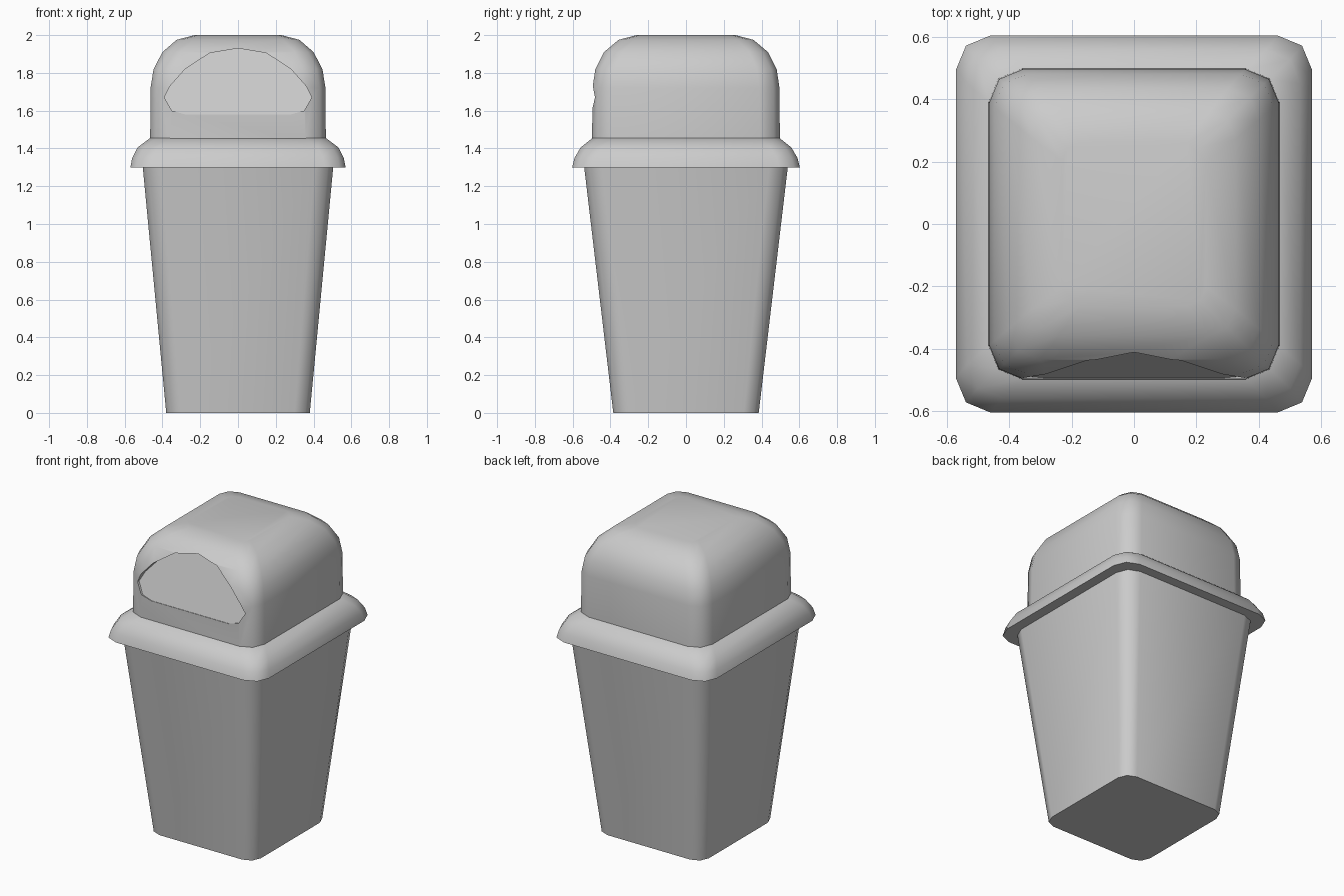
import bpy, bmesh, math

if "Cube" in bpy.data.objects:
    bpy.data.objects.remove(bpy.data.objects["Cube"])


def ring(z, hx, hy, r, seg=2):
    # rounded rectangle outline at height z
    pts = []
    for i, (sx, sy) in enumerate([(1, 1), (-1, 1), (-1, -1), (1, -1)]):
        for k in range(seg + 1):
            a = math.pi / 2 * (i + k / seg)
            pts.append((sx * (hx - r) + r * math.cos(a),
                        sy * (hy - r) + r * math.sin(a), z))
    return pts


def make_object(name, bm, angle=None):
    bmesh.ops.recalc_face_normals(bm, faces=bm.faces[:])
    me = bpy.data.meshes.new(name)
    bm.to_mesh(me)
    bm.free()
    ob = bpy.data.objects.new(name, me)
    bpy.context.collection.objects.link(ob)
    if angle:
        smooth(ob, angle)
    return ob


def smooth(ob, angle):
    bpy.ops.object.select_all(action='DESELECT')
    ob.select_set(True)
    bpy.context.view_layer.objects.active = ob
    bpy.ops.object.shade_smooth_by_angle(angle=math.radians(angle))


def loft(name, sections, angle=None):
    # skin rounded-rectangle sections and cap both ends
    bm = bmesh.new()
    loops = [[bm.verts.new(p) for p in ring(*s)] for s in sections]
    n = len(loops[0])
    for a, b in zip(loops, loops[1:]):
        for i in range(n):
            j = (i + 1) % n
            bm.faces.new((a[i], a[j], b[j], b[i]))
    bm.faces.new(loops[0])
    bm.faces.new(loops[-1])
    return make_object(name, bm, angle)


# tapered bin body
loft("bin_body", [(0, 0.38, 0.385, 0.08), (1.31, 0.505, 0.54, 0.10)], 50)

# flared lid rim
loft("lid_rim", [(1.30, 0.57, 0.603, 0.11), (1.35, 0.56, 0.59, 0.11),
                 (1.405, 0.532, 0.558, 0.11), (1.455, 0.465, 0.495, 0.105)], 50)

# domed hood
hood = loft("lid_hood", [(1.44, 0.465, 0.497, 0.107), (1.72, 0.463, 0.495, 0.107),
                         (1.82, 0.447, 0.48, 0.105), (1.91, 0.40, 0.434, 0.10),
                         (1.975, 0.325, 0.357, 0.085), (2.0, 0.23, 0.262, 0.06)])

# arched cutter with a leaning back plane, for the recessed flap
half = [(0.28, 1.58), (0.35, 1.60), (0.39, 1.67), (0.36, 1.73),
        (0.28, 1.82), (0.15, 1.905)]
arch = half + [(0, 1.93)] + [(-x, z) for x, z in reversed(half)]
bm = bmesh.new()
front = [bm.verts.new((x, -0.7, z)) for x, z in arch]
back = [bm.verts.new((x, -0.493 + (z - 1.58) * 0.31, z)) for x, z in arch]
for i in range(len(arch)):
    j = (i + 1) % len(arch)
    bm.faces.new((front[i], front[j], back[j], back[i]))
bm.faces.new(front)
bm.faces.new(back)
cutter = make_object("flap_cutter", bm)
cutter.hide_render = True
cutter.hide_set(True)

mod = hood.modifiers.new("flap_recess", 'BOOLEAN')
mod.operation = 'DIFFERENCE'
mod.solver = 'EXACT'
mod.object = cutter
bpy.context.view_layer.objects.active = hood
hood.select_set(True)
bpy.ops.object.modifier_apply(modifier=mod.name)
bpy.data.objects.remove(cutter)
smooth(hood, 50)
